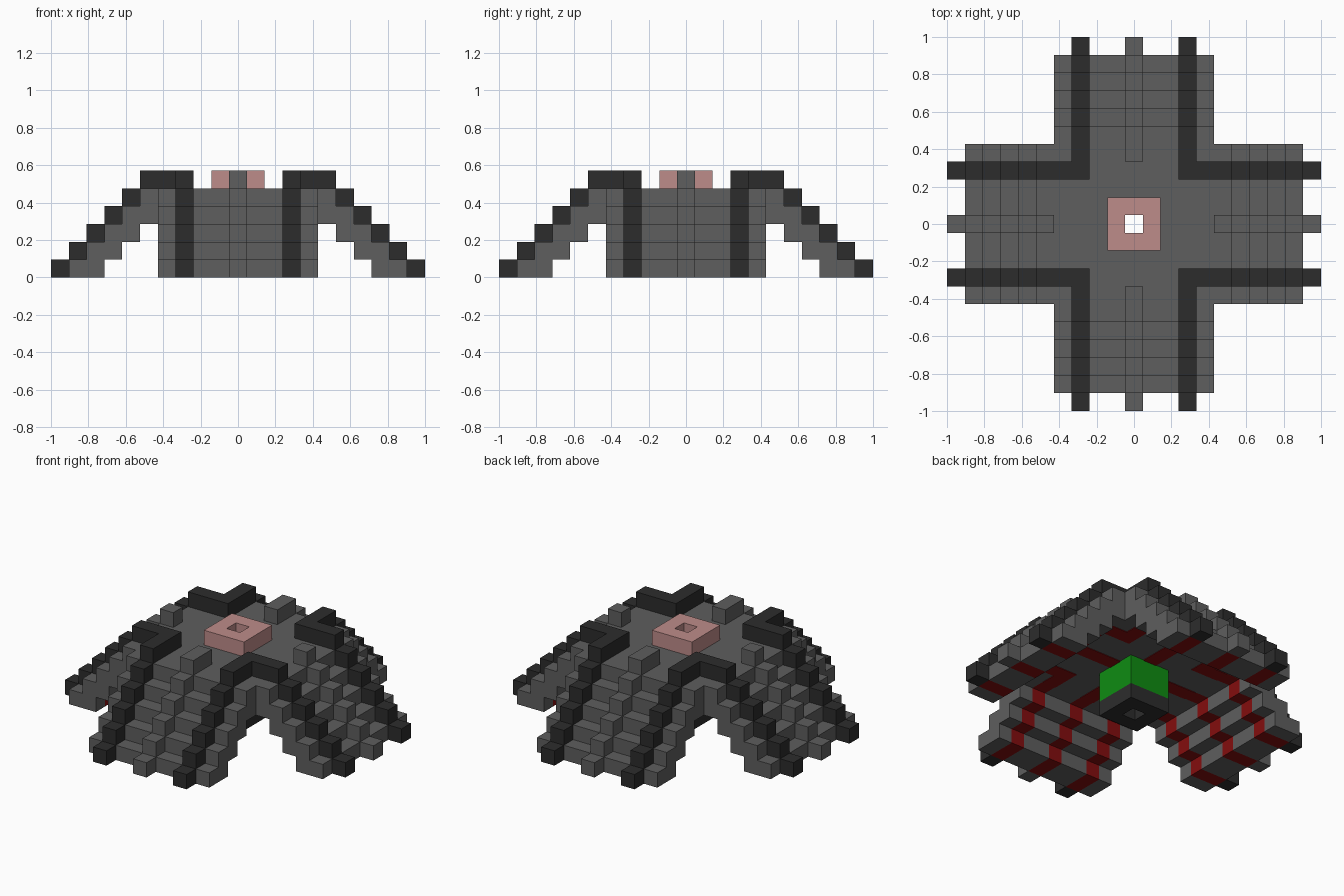
import bpy, bmesh, math
from mathutils import Matrix

cube = bpy.data.objects.get("Cube")
if cube:
    bpy.data.objects.remove(cube, do_unlink=True)

U = 2 / 21  # edge of one block; all sizes below are in blocks


def material(name, rgb):
    lin = [((c / 255 + 0.055) / 1.055) ** 2.4 for c in rgb]
    m = bpy.data.materials.new(name)
    m.use_nodes = True
    m.diffuse_color = (*lin, 1)
    bsdf = next(n for n in m.node_tree.nodes if n.type == 'BSDF_PRINCIPLED')
    bsdf.inputs["Base Color"].default_value = (*lin, 1)
    bsdf.inputs["Roughness"].default_value = 0.9
    return m


GREY = material("stone_grey", (94, 94, 94))
DARK = material("charcoal", (44, 44, 44))
PINK = material("dusty_pink", (190, 140, 138))
RED = material("deep_red", (131, 13, 14))
GREEN = material("green", (15, 140, 18))


def prism(bm, profile, y0, y1, turn=0):
    """Extrude an (x, z) profile from y0 to y1, then turn it by quarter turns."""
    face = bm.faces.new([bm.verts.new((x, y0, z)) for x, z in profile])
    ext = bmesh.ops.extrude_face_region(bm, geom=[face])
    new = [g for g in ext["geom"] if isinstance(g, bmesh.types.BMVert)]
    bmesh.ops.translate(bm, verts=new, vec=(0, y1 - y0, 0))
    bmesh.ops.rotate(bm, verts=list(face.verts) + new, cent=(0, 0, 0),
                     matrix=Matrix.Rotation(turn * math.pi / 2, 3, 'Z'))


def box(bm, x0, x1, y0, y1, z0, z1, turn=0):
    prism(bm, [(x0, z0), (x1, z0), (x1, z1), (x0, z1)], y0, y1, turn)


def ring(bm, outer, inner, z0, z1):
    """Square ring made of four pinwheel boxes."""
    for t in range(4):
        box(bm, -inner, outer, inner, outer, z0, z1, t)


def finish(name, bm, mat):
    bmesh.ops.scale(bm, vec=(U, U, U), verts=bm.verts)
    bmesh.ops.recalc_face_normals(bm, faces=bm.faces)
    mesh = bpy.data.meshes.new(name)
    bm.to_mesh(mesh)
    bm.free()
    mesh.materials.append(mat)
    obj = bpy.data.objects.new(name, mesh)
    bpy.context.collection.objects.link(obj)


# Stepped cross-section of a sloping arm: outer steps down, inner steps back
stairs = [(4.5, 5)]
for k in range(4, -1, -1):
    stairs += [(9.5 - k, k + 1), (9.5 - k, k)]
stairs = stairs[:1] + stairs[1:]
for k in range(0, 4):
    stairs += [(7.5 - k, k), (7.5 - k, k + 1)]
# the last inner step ends on the deck's edge
stairs = stairs[:-1]

# Square rings: deck, top collar and the hollow centre column
for name, mat, outer, z0, z1 in [("deck", GREY, 4.5, 3, 5),
                                 ("top_collar", PINK, 1.5, 5, 6),
                                 ("column_upper", GREEN, 1.5, 1, 3),
                                 ("column_foot", DARK, 1.5, 0, 1)]:
    bm = bmesh.new()
    ring(bm, outer, 0.5, z0, z1)
    finish(name, bm, mat)

# Four arms, split into grey lanes and red lanes that show underneath
for name, mat, lanes in [
        ("arm_slabs", GREY, [(-4.5, -3.5), (-2.5, -0.5), (0.5, 2.5), (3.5, 4.5)]),
        ("arm_red_channels", RED, [(-3.5, -2.5), (-0.5, 0.5), (2.5, 3.5)])]:
    bm = bmesh.new()
    for t in range(4):
        for y0, y1 in lanes:
            prism(bm, stairs, y0, y1, t)
    finish(name, bm, mat)

# Red lines on the deck's underside
bm = bmesh.new()
for t in range(4):
    for x0, y0 in [(1.5, -0.5), (2.5, 2.5), (3.5, -3.5)]:
        box(bm, x0, 4.5, y0, y0 + 1, 2.96, 3, t)
finish("deck_red_lines", bm, RED)


def rib(bm, start, y0, t):
    """Raised rib: a bar on the deck, then one block on every step."""
    box(bm, start, 5.5, y0, y0 + 1, 5, 6, t)
    for k in range(5):
        box(bm, 9.5 - k, 10.5 - k, y0, y0 + 1, k, k + 1, t)


# Dark side ribs that meet in L shapes on the deck corners
bm = bmesh.new()
for t in range(4):
    rib(bm, 2.5, 2.5, t)
    rib(bm, 3.5, -3.5, t)
finish("side_ribs", bm, DARK)

# Grey middle ribs, one block longer on the front and back arms
bm = bmesh.new()
for t in range(4):
    rib(bm, 3.5 if t % 2 else 4.5, -0.5, t)
finish("middle_ribs", bm, GREY)
